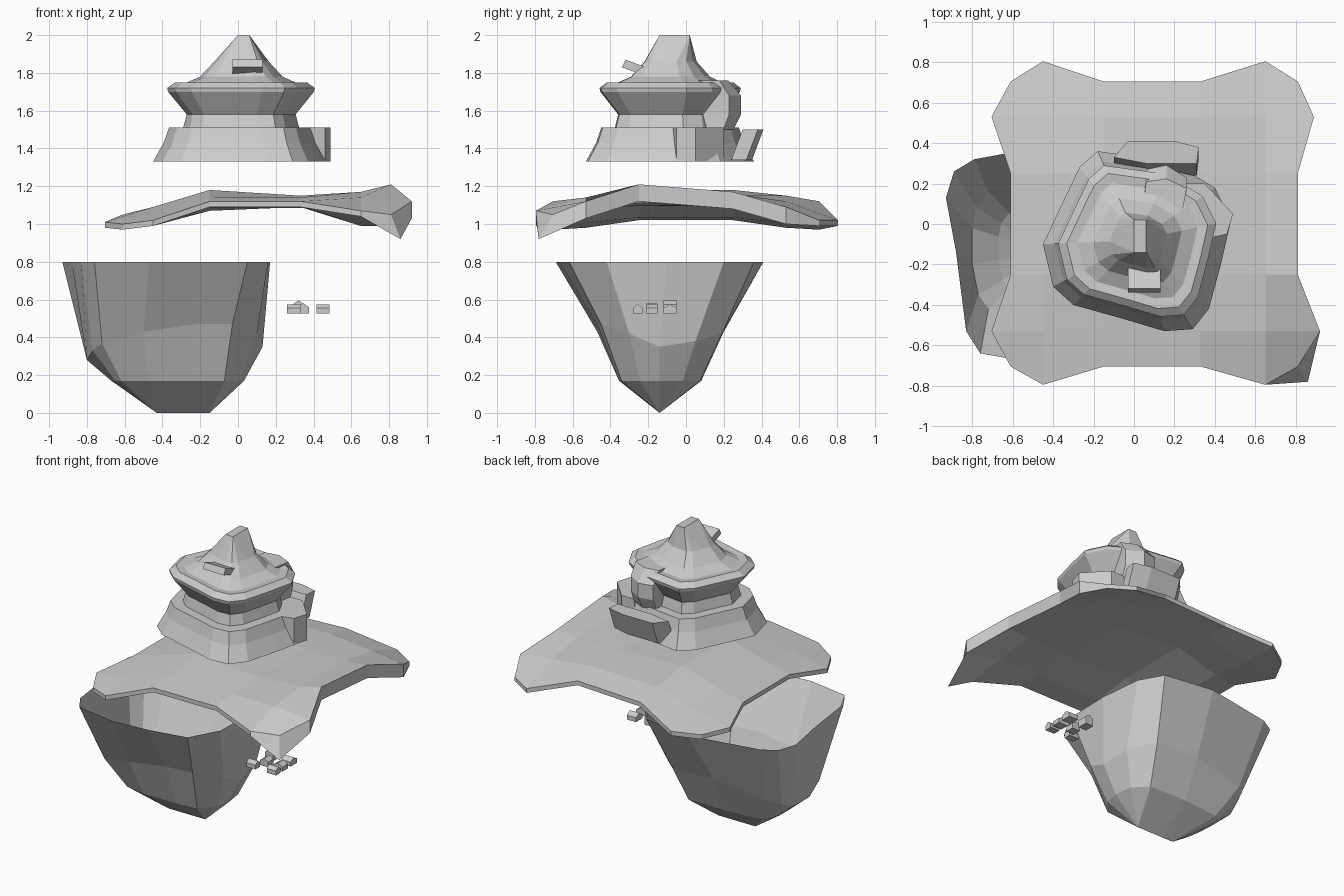
import bpy, bmesh
from mathutils import Vector

if "Cube" in bpy.data.objects:
    bpy.data.objects.remove(bpy.data.objects["Cube"])


def finish(bm, name):
    bmesh.ops.remove_doubles(bm, verts=bm.verts, dist=0.0005)
    bmesh.ops.recalc_face_normals(bm, faces=bm.faces)
    me = bpy.data.meshes.new(name)
    bm.to_mesh(me)
    bm.free()
    ob = bpy.data.objects.new(name, me)
    bpy.context.collection.objects.link(ob)
    return ob


def loft(rings, name, cap_top=False, cap_bottom=False):
    """Skin equal-length closed rings with quads."""
    bm = bmesh.new()
    rows = [[bm.verts.new(p) for p in r] for r in rings]
    n = len(rows[0])
    for a, b in zip(rows, rows[1:]):
        for i in range(n):
            j = (i + 1) % n
            bm.faces.new((a[i], a[j], b[j], b[i]))
    if cap_top:
        bm.faces.new(rows[-1])
    if cap_bottom:
        bm.faces.new(rows[0][::-1])
    return finish(bm, name)


def prism(profile, axis, lo, hi, name):
    """Extrude a 2D profile along x (profile is y,z) or y (profile is x,z)."""
    pt = (lambda p, t: (t, p[0], p[1])) if axis == 'x' else (lambda p, t: (p[0], t, p[1]))
    return loft([[pt(p, t) for p in profile] for t in (lo, hi)], name, True, True)


# Hanging rock: open bowl narrowing to a keel
rim = [(.17, -.1), (.16, -.42), (.05, -.62), (-.22, -.67), (-.47, -.69), (-.76, -.64), (-.83, -.53),
       (-.88, -.14), (-.93, .13), (-.89, .26), (-.79, .32), (-.3, .41), (.05, .36), (.14, .2)]
mid = [(.13, -.14, .35), (.1, -.3, .42), (-.03, -.45, .47), (-.22, -.47, .47), (-.5, -.47, .43),
       (-.72, -.42, .37), (-.77, -.35, .33), (-.8, -.2, .28), (-.8, -.02, .28), (-.78, .08, .33),
       (-.72, .16, .37), (-.35, .2, .43), (-.03, .19, .42), (.1, .05, .38)]
keel = [(max(-.43, min(-.15, x)), -.14, 0) for x, y, z in mid]
low = [(k[0] + (m[0] - k[0]) * .65, k[1] + (m[1] - k[1]) * .65, .17) for m, k in zip(mid, keel)]
loft([[(x, y, .8) for x, y in rim], mid, low, keel], "hanging_rock")

# Grass plate: sagging grid with flared corners, thicker along the right
xs = (-.61, -.45, -.15, .33, .65, .81)
ys = (-.705, -.53, -.25, .25, .53, .705)
heights = [(1.00, 1.02, 1.12, 1.12, 1.07, 1.05),
           (1.01, 1.06, 1.14, 1.14, 1.14, 1.12),
           (1.05, 1.09, 1.18, 1.15, 1.17, 1.21),
           (1.05, 1.09, 1.18, 1.15, 1.16, 1.17),
           (1.01, 1.06, 1.14, 1.15, 1.12, 1.09),
           (1.00, 1.02, 1.10, 1.12, 1.02, 1.02)]
bm = bmesh.new()
top, under = [], []
for r, y in enumerate(ys):
    top.append([])
    under.append([])
    for c, x in enumerate(xs):
        px, py = x, y
        if r in (1, 4) and c in (0, 5):
            px += -.095 if c == 0 else (.11 if r == 1 else .08)
        if r in (0, 5) and c in (1, 4):
            py += .1 if r == 5 else -.09
        edge = r in (0, 5) or c == 0
        drop = .03 if edge else (.09 if c == 5 else .055)
        z = heights[r][c]
        top[r].append(bm.verts.new((px, py, z)))
        under[r].append(bm.verts.new((px, py, z - drop)))
under[0][5].co = (.86, -.78, .92)
for r in range(5):
    for c in range(5):
        for g in (top, under):
            bm.faces.new((g[r][c], g[r][c+1], g[r+1][c+1], g[r+1][c]))
loop = [(0, i) for i in range(5)] + [(i, 5) for i in range(5)]
loop += [(5, 5 - i) for i in range(5)] + [(5 - i, 0) for i in range(5)]
for (a, b), (c, d) in zip(loop, loop[1:] + loop[:1]):
    bm.faces.new((top[a][b], top[c][d], under[c][d], under[a][b]))
finish(bm, "grass_plate")

# Mountain: one footprint scaled through ledges, neck, brim and peak
foot = [(-.45, -.1), (-.4, -.31), (-.3, -.4), (-.05, -.47), (.15, -.53), (.29, -.52), (.37, -.42),
        (.43, -.2), (.48, .02), (.4, .18), (.18, .31), (-.18, .36), (-.27, .28), (-.37, .07)]
levels = [(1.33, 1), (1.43, .88), (1.51, .82), (1.51, .66), (1.58, .62), (1.66, .76), (1.70, .83),
          (1.72, .84), (1.75, .75), (1.745, .64), (1.78, .47), (1.86, .31)]
cx, cy = .02, -.08
rings = [[(cx + (x - cx) * s, cy + (y - cy) * s, z) for x, y in foot] for z, s in levels]
rings.append([(.06 * (x > 0), -.14 if y < -.08 else .02, 2.0) for x, y in foot])
mountain = loft(rings, "mountain")
bm = bmesh.new()
bm.from_mesh(mountain.data)
bmesh.ops.holes_fill(bm, edges=[e for e in bm.edges if e.is_boundary and e.verts[0].co.z > 1.9], sides=8)
bm.to_mesh(mountain.data)
bm.free()

# Rock wedge on the right, and stepped fall down the back
wedge = [(.33, -.08), (.46, -.05), (.49, .05), (.35, .2), (.25, .2)]
loft([[(x, y, z) for x, y in wedge] for z in (1.33, 1.51)], "side_spur", True)
upper = [(.04, .08), (.24, .08), (.26, .22), (.16, .28), (.06, .26)]
loft([[(x, y * s, z) for x, y in upper] for z, s in ((1.5, .9), (1.58, 1.04), (1.68, 1.04), (1.76, .8))],
     "upper_fall", True)
lower = [(-.1, .3), (.06, .27), (.31, .27), (.32, .35), (.2, .38), (-.03, .38)]
loft([[(x, y + o, z) for x, y in lower] for z, o in ((1.34, -.03), (1.42, 0), (1.5, .03))],
     "lower_fall", True)

# Spring spout on the peak
prism([(-.34, 1.83), (-.18, 1.77), (-.16, 1.81), (-.32, 1.87)], 'x', -.03, .13, "spout")

# Tiny gabled houses
for i, (x, y, w, d, h) in enumerate([(.295, -.255, .07, .05, .03), (.345, -.18, .06, .06, .035),
                                     (.45, -.255, .07, .05, .03), (.45, -.18, .07, .06, .03),
                                     (.45, -.085, .07, .07, .03), (.32, -.085, .06, .07, .05)]):
    z = .525
    wall = [(-.5, z), (.5, z), (.5, z + h), (0, z + h + .02), (-.5, z + h)]
    if i % 2:
        prism([(x + a * w, b) for a, b in wall], 'y', y - d / 2, y + d / 2, f"house_{i+1}")
    else:
        prism([(y + a * d, b) for a, b in wall], 'x', x - w / 2, x + w / 2, f"house_{i+1}")
